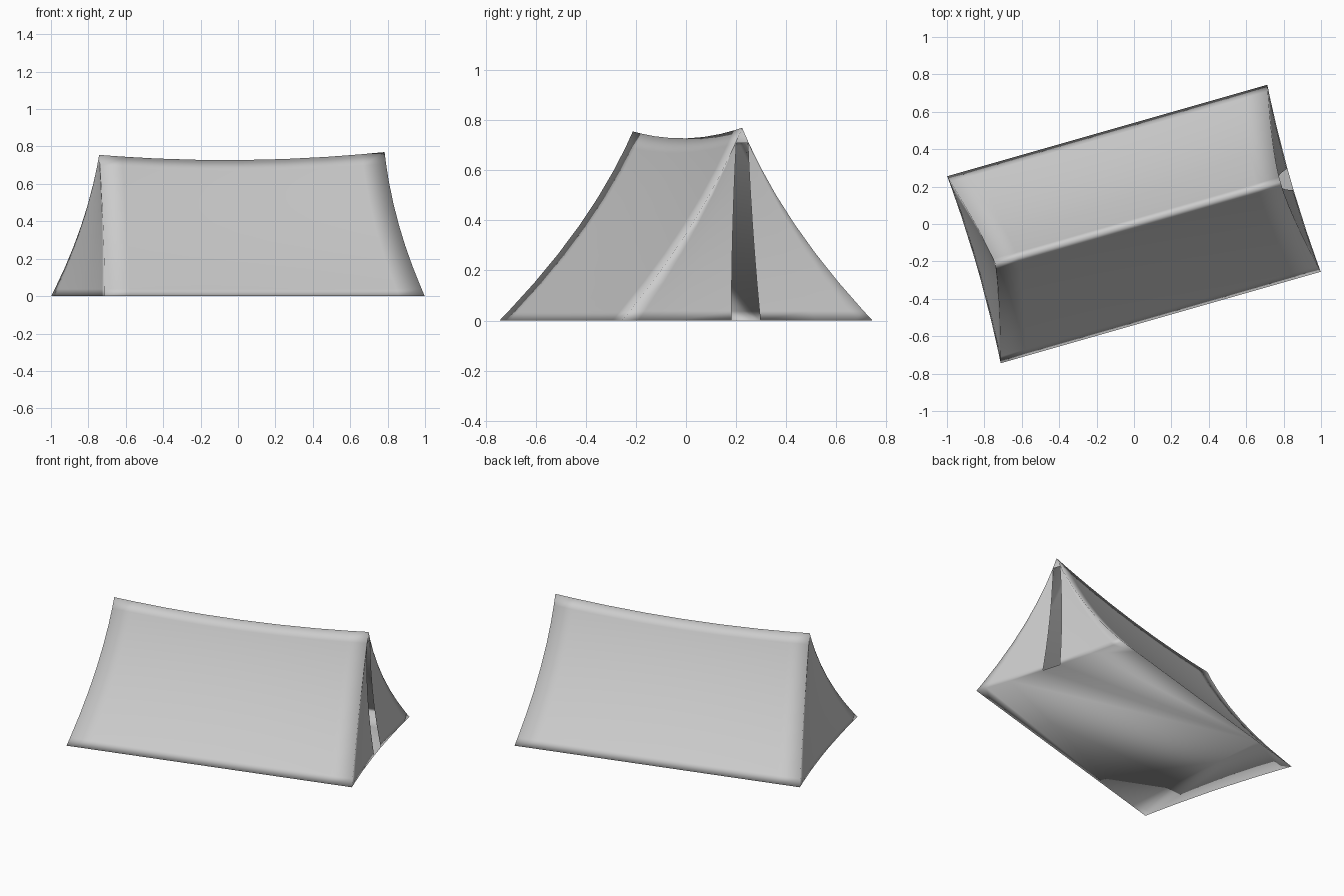
import bpy, bmesh, math
from mathutils import Matrix

cube = bpy.data.objects.get("Cube")
if cube:
    bpy.data.objects.remove(cube, do_unlink=True)

canvas = bpy.data.materials.new("canvas_grey")
canvas.use_nodes = True
GREY = (0.6, 0.6, 0.6, 1)
canvas.diffuse_color = GREY
canvas.node_tree.nodes["Principled BSDF"].inputs["Base Color"].default_value = GREY

HALF_LEN, HALF_WID = 0.89, 0.52
SLIT_TOP = 0.92
LEVELS = [0, 0.05, 0.2, 0.35, 0.5, 0.65, 0.8, SLIT_TOP, 1]
SIDE = [0, 0.08, 0.2, 0.35, 0.5, 0.65, 0.8, 0.92]


def half_width(t):
    return HALF_WID * (1 - t) - 0.19 * t * (1 - t)


def end_reach(t, lean):
    return HALF_LEN - lean * t - 0.08 * t * (1 - t)


def ridge_height(s):
    return 0.755 + 0.015 * s - 0.14 * s * (1 - s)


def slit_half(t):
    # Door gap narrows towards the ridge and closes above it
    if t > SLIT_TOP:
        return 0
    return 0.06 - 0.036 * t / SLIT_TOP


def point(s, v, t):
    back, front = -end_reach(t, 0.118), end_reach(t, 0.075)
    w = half_width(t)
    # End panels sag slightly inwards
    sag = 0.02 * (1 - (v / w) ** 2) * (1 - t) if w > 1e-6 else 0
    u = back + (front - back) * s + sag * (1 - 2 * s)
    return (u, v, t * ridge_height(s))


def ring(t):
    # One loop around the tent: side, door end, side, closed end
    w, g = half_width(t), slit_half(t)
    steps = [-w, -0.85 * w - 0.15 * g, -(w + g) / 2, -g,
             g, (w + g) / 2, 0.85 * w + 0.15 * g]
    pts = [point(s, -w, t) for s in SIDE]
    pts += [point(1, v, t) for v in steps]
    pts += [point(1 - s, w, t) for s in SIDE]
    pts += [point(0, -v, t) for v in steps]
    return pts


bm = bmesh.new()
rings = [[bm.verts.new(p) for p in ring(t)] for t in LEVELS]
count = len(rings[0])
slit_column = len(SIDE) + 3

# Canvas walls, leaving the door gap open
for level, (low, high) in enumerate(zip(rings, rings[1:])):
    for i in range(count):
        if i == slit_column and LEVELS[level] < SLIT_TOP:
            continue
        j = (i + 1) % count
        bm.faces.new((low[i], low[j], high[j], high[i]))

# Ground sheet
bm.faces.new(list(reversed(rings[0])))

bmesh.ops.remove_doubles(bm, verts=bm.verts, dist=0.0005)
bmesh.ops.recalc_face_normals(bm, faces=bm.faces)
for face in bm.faces:
    face.smooth = True
bm.transform(Matrix.Rotation(math.radians(15.95), 4, "Z"))

mesh = bpy.data.meshes.new("tent_canvas")
bm.to_mesh(mesh)
bm.free()
mesh.materials.append(canvas)
tent = bpy.data.objects.new("tent_canvas", mesh)
bpy.context.collection.objects.link(tent)
